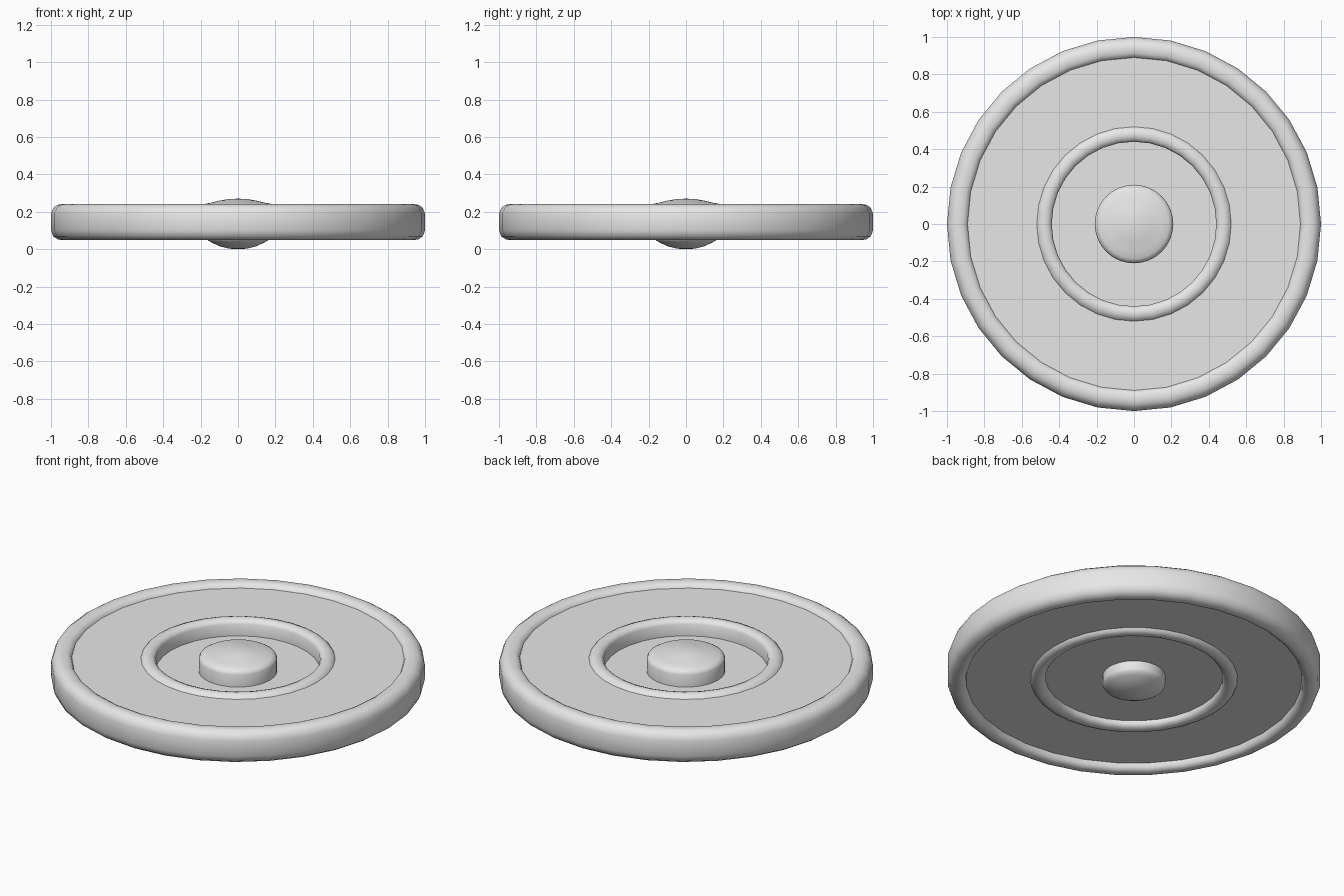
import bpy
import bmesh
from math import cos, sin, pi, radians

SIDES = 32

cube = bpy.data.objects.get("Cube")
if cube:
    bpy.data.objects.remove(cube, do_unlink=True)

# single cast-metal grey
grey = bpy.data.materials.new("plain grey")
grey.use_nodes = True
grey.diffuse_color = (0.8, 0.8, 0.8, 1)
grey.node_tree.nodes["Principled BSDF"].inputs["Base Color"].default_value = (0.8, 0.8, 0.8, 1)


def lathe(name, *profiles):
    """Revolve (radius, height) profiles, listed clockwise from top to underside."""
    bm = bmesh.new()
    for profile in profiles:
        rings = []
        for r, z in profile:
            if r == 0:
                rings.append([bm.verts.new((0, 0, z))] * SIDES)
            else:
                angles = [2 * pi * i / SIDES for i in range(SIDES)]
                rings.append([bm.verts.new((r * cos(a), r * sin(a), z)) for a in angles])
        for a, b in zip(rings, rings[1:]):
            for i in range(SIDES):
                j = (i + 1) % SIDES
                corners = dict.fromkeys((a[i], b[i], b[j], a[j]))
                bm.faces.new(list(corners))
    mesh = bpy.data.meshes.new(name)
    bm.to_mesh(mesh)
    bm.free()
    mesh.materials.append(grey)
    obj = bpy.data.objects.new(name, mesh)
    bpy.context.collection.objects.link(obj)
    bpy.ops.object.select_all(action="DESELECT")
    obj.select_set(True)
    bpy.context.view_layer.objects.active = obj
    bpy.ops.object.shade_smooth_by_angle(angle=radians(42))


# heights of the flat areas
WEB_TOP, WEB_BOTTOM = 0.215, 0.09
FLOOR_TOP, FLOOR_BOTTOM = 0.143, 0.107

# rounded outer rim
lathe("outer_rim", [
    (0.89, WEB_TOP), (0.897, 0.229), (0.915, 0.238), (0.94, 0.241),
    (0.965, 0.237), (0.988, 0.221), (1, 0.19),
    (1, 0.1), (0.988, 0.069), (0.965, 0.053), (0.94, 0.048),
    (0.92, 0.052), (0.905, 0.066), (0.9, WEB_BOTTOM)])

# flat web between rim and inner ring
lathe("web",
      [(0.52, WEB_TOP), (0.89, WEB_TOP)],
      [(0.9, WEB_BOTTOM), (0.555, WEB_BOTTOM)])

# raised inner ring, upper and lower lips
lathe("inner_ring",
      [(0.44, FLOOR_TOP), (0.44, 0.212), (0.45, 0.228), (0.47, 0.236),
       (0.49, 0.236), (0.51, 0.228), (0.52, WEB_TOP)],
      [(0.555, WEB_BOTTOM), (0.547, 0.077), (0.528, 0.068), (0.508, 0.068),
       (0.488, 0.075), (0.477, 0.088), (0.476, FLOOR_BOTTOM)])

# sunken floor around the hub
lathe("recess_floor",
      [(0.21, FLOOR_TOP), (0.44, FLOOR_TOP)],
      [(0.476, FLOOR_BOTTOM), (0.168, FLOOR_BOTTOM)])

# domed hub caps on both sides
lathe("hub",
      [(0, 0.27), (0.05, 0.268), (0.1, 0.259), (0.15, 0.247), (0.185, 0.241),
       (0.203, 0.231), (0.21, 0.215), (0.21, FLOOR_TOP)],
      [(0.168, FLOOR_BOTTOM), (0.168, 0.062), (0.16, 0.047), (0.14, 0.035),
       (0.1, 0.016), (0.05, 0.003), (0, 0)])
